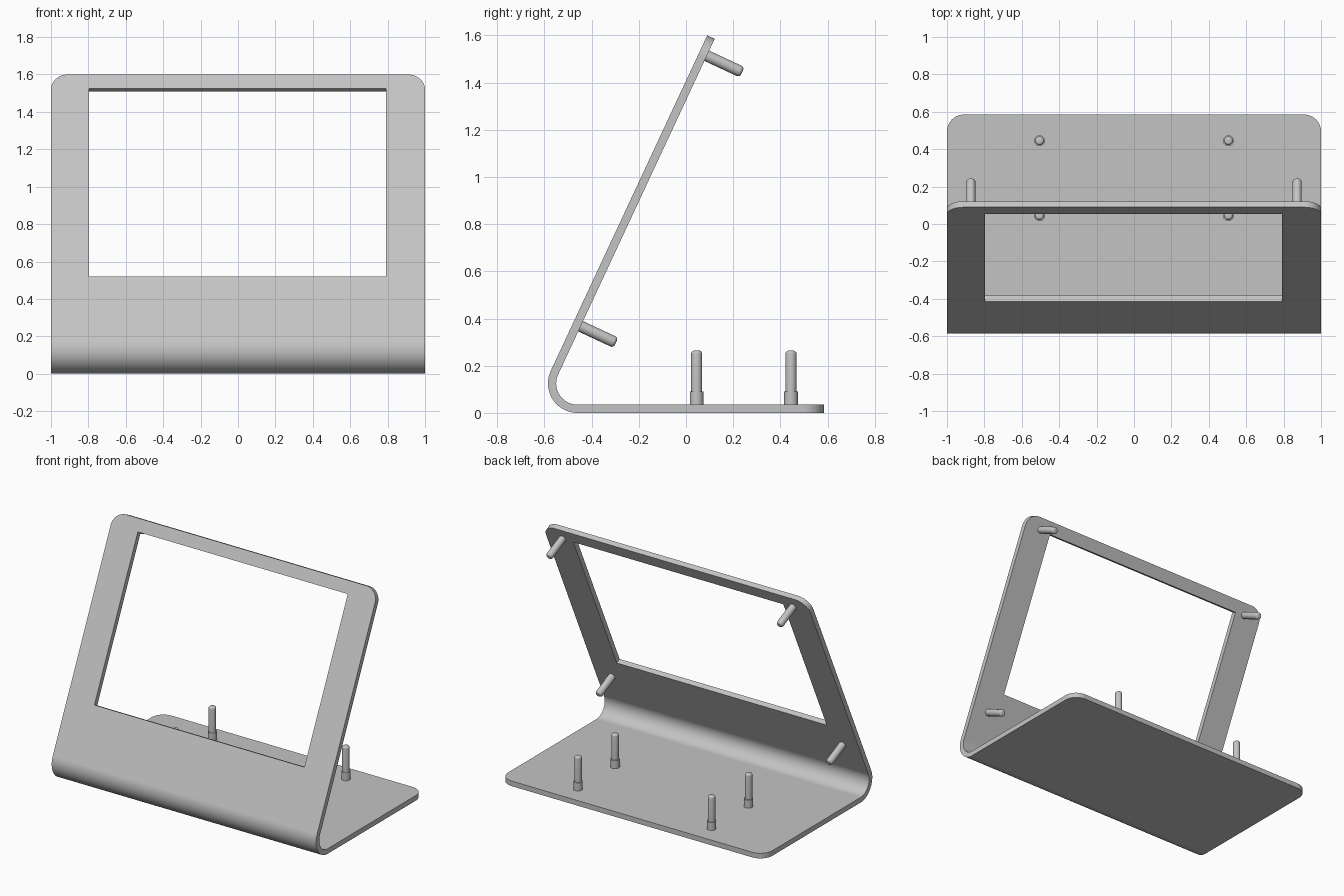
import bpy, bmesh, math
from mathutils import Vector, Matrix

if "Cube" in bpy.data.objects:
    bpy.data.objects.remove(bpy.data.objects["Cube"], do_unlink=True)

grey = bpy.data.materials.new("satin grey")
grey.use_nodes = True
colour = (0.55, 0.55, 0.55, 1)
grey.diffuse_color = colour
grey.node_tree.nodes["Principled BSDF"].inputs["Base Color"].default_value = colour

THICK = 0.035                       # sheet thickness
BEND = 0.125                        # outer bend radius
CY, CZ = -0.46, BEND                # bend centre
BACK = 0.585                        # rear edge of the base
TILT = math.radians(65)
PANEL = 1.569                       # panel length above the bend
up = Vector((0, math.cos(TILT), math.sin(TILT)))
inward = Vector((0, math.sin(TILT), -math.cos(TILT)))
origin = Vector((0, CY, CZ)) - inward * BEND


def finish(name, bm):
    bmesh.ops.recalc_face_normals(bm, faces=bm.faces)
    mesh = bpy.data.meshes.new(name)
    bm.to_mesh(mesh)
    bm.free()
    mesh.materials.append(grey)
    obj = bpy.data.objects.new(name, mesh)
    bpy.context.collection.objects.link(obj)
    return obj


def activate(obj):
    bpy.ops.object.select_all(action="DESELECT")
    obj.select_set(True)
    bpy.context.view_layer.objects.active = obj


def smooth(obj):
    activate(obj)
    bpy.ops.object.shade_smooth_by_angle(angle=math.radians(35))


def bent_side(offset, steps=28):
    """One face of the bent sheet in profile, from rear edge to panel top."""
    r = BEND - offset
    pts = [Vector((0, BACK, offset))]
    sweep = math.pi - TILT
    for i in range(steps + 1):
        a = -math.pi / 2 - sweep * i / steps
        pts.append(Vector((0, CY + r * math.cos(a), CZ + r * math.sin(a))))
    return pts + [origin + up * PANEL + inward * offset]


# Bent sheet: base, bend and leaning panel in one piece
bm = bmesh.new()
profile = bent_side(0) + bent_side(THICK)[::-1]
left = Vector((-1, 0, 0))
face = bm.faces.new([bm.verts.new(p + left) for p in profile])
ext = bmesh.ops.extrude_face_region(bm, geom=[face])
bmesh.ops.translate(bm, vec=(2, 0, 0),
                    verts=[v for v in ext["geom"] if isinstance(v, bmesh.types.BMVert)])

# Round the four outer corners
ends = (Vector((0, BACK, THICK / 2)), origin + up * PANEL + inward * THICK / 2)
corners = []
for e in bm.edges:
    mid = (e.verts[0].co + e.verts[1].co) / 2
    if abs(mid.x) > 0.9 and any((Vector((0, mid.y, mid.z)) - p).length < 0.005 for p in ends):
        corners.append(e)
bmesh.ops.bevel(bm, geom=corners, offset=0.09, segments=10, profile=0.5, affect="EDGES")
stand = finish("bent_stand", bm)

# Window opening, cut square to the panel
LOW, HIGH, WEST, EAST = 0.377, 1.486, -0.797, 0.792
bm = bmesh.new()
frame = Matrix((Vector((1, 0, 0)), up, inward)).transposed().to_4x4()
frame.translation = origin + up * (LOW + HIGH) / 2 + Vector(((WEST + EAST) / 2, 0, 0))
bmesh.ops.create_cube(bm, size=1,
                      matrix=frame @ Matrix.Diagonal((EAST - WEST, HIGH - LOW, 0.2, 1)))
cutter = finish("window_cutter", bm)
cutter.hide_render = True
cut = stand.modifiers.new("window", "BOOLEAN")
cut.operation = "DIFFERENCE"
cut.solver = "EXACT"
cut.object = cutter
activate(stand)
bpy.ops.object.modifier_apply(modifier=cut.name)
bpy.data.objects.remove(cutter, do_unlink=True)
smooth(stand)
stand.modifiers.new("clean_shading", "WEIGHTED_NORMAL").keep_sharp = True


def peg(name, base, axis, steps):
    """Turned peg: steps are (radius, height) pairs, with a rounded tip."""
    r, h = steps[-1]
    tip = 0.014
    outline = [(0, 0)] + steps[:-1]
    for i in range(6):
        a = math.pi / 2 * i / 5
        outline.append((r - tip + tip * math.cos(a), h - tip + tip * math.sin(a)))
    outline.append((0, h))
    bm = bmesh.new()
    verts = [bm.verts.new((x, 0, z)) for x, z in outline]
    edges = [bm.edges.new(pair) for pair in zip(verts, verts[1:])]
    bmesh.ops.spin(bm, geom=verts + edges, cent=(0, 0, 0), axis=(0, 0, 1),
                   angle=math.tau, steps=24)
    bmesh.ops.remove_doubles(bm, verts=bm.verts, dist=0.0001)
    turn = Vector((0, 0, 1)).rotation_difference(axis).to_matrix().to_4x4()
    bm.transform(Matrix.Translation(base) @ turn)
    smooth(finish(name, bm))


for side, sx in (("left", 1), ("right", -1)):
    # Screen pegs behind the panel
    for level, t in (("upper", 1.49), ("lower", 0.225)):
        peg(f"{level}_{side}_panel_peg",
            origin + up * t + inward * (THICK - 0.005) + Vector((0.872 * sx, 0, 0)),
            inward, [(0.024, 0), (0.024, 0.17)])
    # Collared board pegs on the base
    for place, y in (("front", 0.045), ("rear", 0.445)):
        peg(f"{place}_{side}_base_peg", Vector((0.505 * sx, y, THICK - 0.005)),
            Vector((0, 0, 1)),
            [(0.029, 0), (0.029, 0.06), (0.0235, 0.06), (0.0235, 0.234)])
